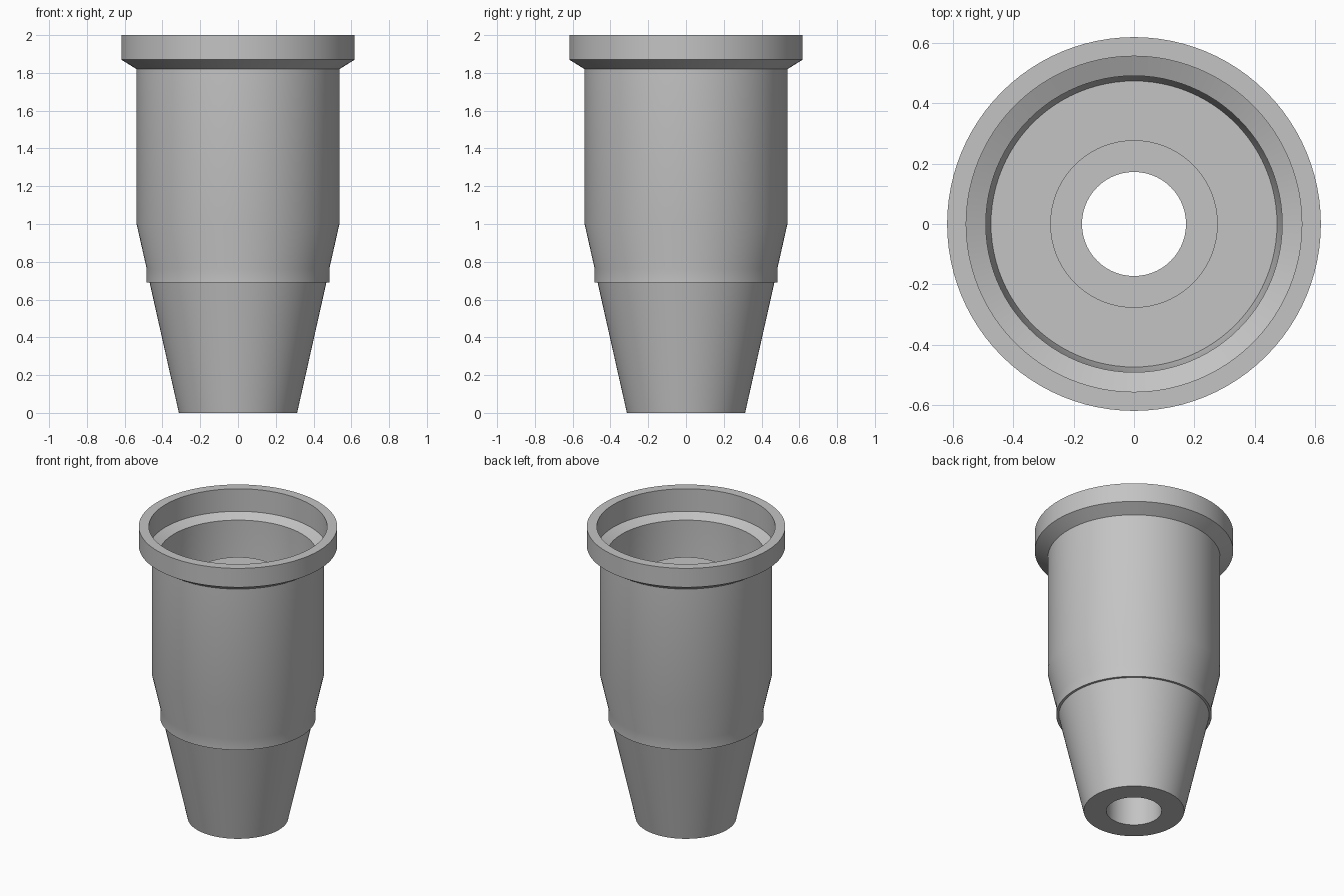
import bpy
import bmesh
import math

cube = bpy.data.objects.get("Cube")
if cube:
    bpy.data.objects.remove(cube, do_unlink=True)

SEGMENTS = 96

# Single grey material
grey = bpy.data.materials.new("plain grey")
grey.use_nodes = True
colour = (0.55, 0.55, 0.55, 1.0)
grey.diffuse_color = colour
grey.node_tree.nodes["Principled BSDF"].inputs["Base Color"].default_value = colour


def lathe(name, profile):
    """Revolve a closed (radius, height) outline around the z axis."""
    bm = bmesh.new()
    rings = []
    for radius, height in profile:
        ring = []
        for i in range(SEGMENTS):
            a = 2 * math.pi * i / SEGMENTS
            ring.append(bm.verts.new((radius * math.cos(a), radius * math.sin(a), height)))
        rings.append(ring)
    for k, low in enumerate(rings):
        high = rings[(k + 1) % len(rings)]
        for i in range(SEGMENTS):
            j = (i + 1) % SEGMENTS
            bm.faces.new((low[i], low[j], high[j], high[i]))
    bmesh.ops.recalc_face_normals(bm, faces=bm.faces)
    mesh = bpy.data.meshes.new(name)
    bm.to_mesh(mesh)
    bm.free()
    mesh.materials.append(grey)
    obj = bpy.data.objects.new(name, mesh)
    bpy.context.collection.objects.link(obj)
    bpy.ops.object.select_all(action="DESELECT")
    obj.select_set(True)
    bpy.context.view_layer.objects.active = obj
    bpy.ops.object.shade_smooth_by_angle(angle=math.radians(25))
    return obj


# Outer surface from the tip up to the rim
outer = [
    (0.172, 0.0), (0.313, 0.0),        # tip
    (0.468, 0.69), (0.484, 0.69),      # lower cone and step
    (0.484, 0.765), (0.537, 1.0),      # band and shoulder
    (0.537, 1.82), (0.618, 1.87),      # barrel and flare
    (0.618, 2.0),                      # rim
]

# Inner surface from the rim down the socket, then up the central tube
inner = [
    (0.555, 2.0), (0.555, 1.845),      # mouth
    (0.49, 1.815), (0.49, 1.0),        # sloped ledge and socket wall
    (0.473, 0.92), (0.277, 0.92),      # socket floor
    (0.277, 1.66), (0.172, 1.66),      # central tube
]

lathe("sleeve_body", outer + inner)
